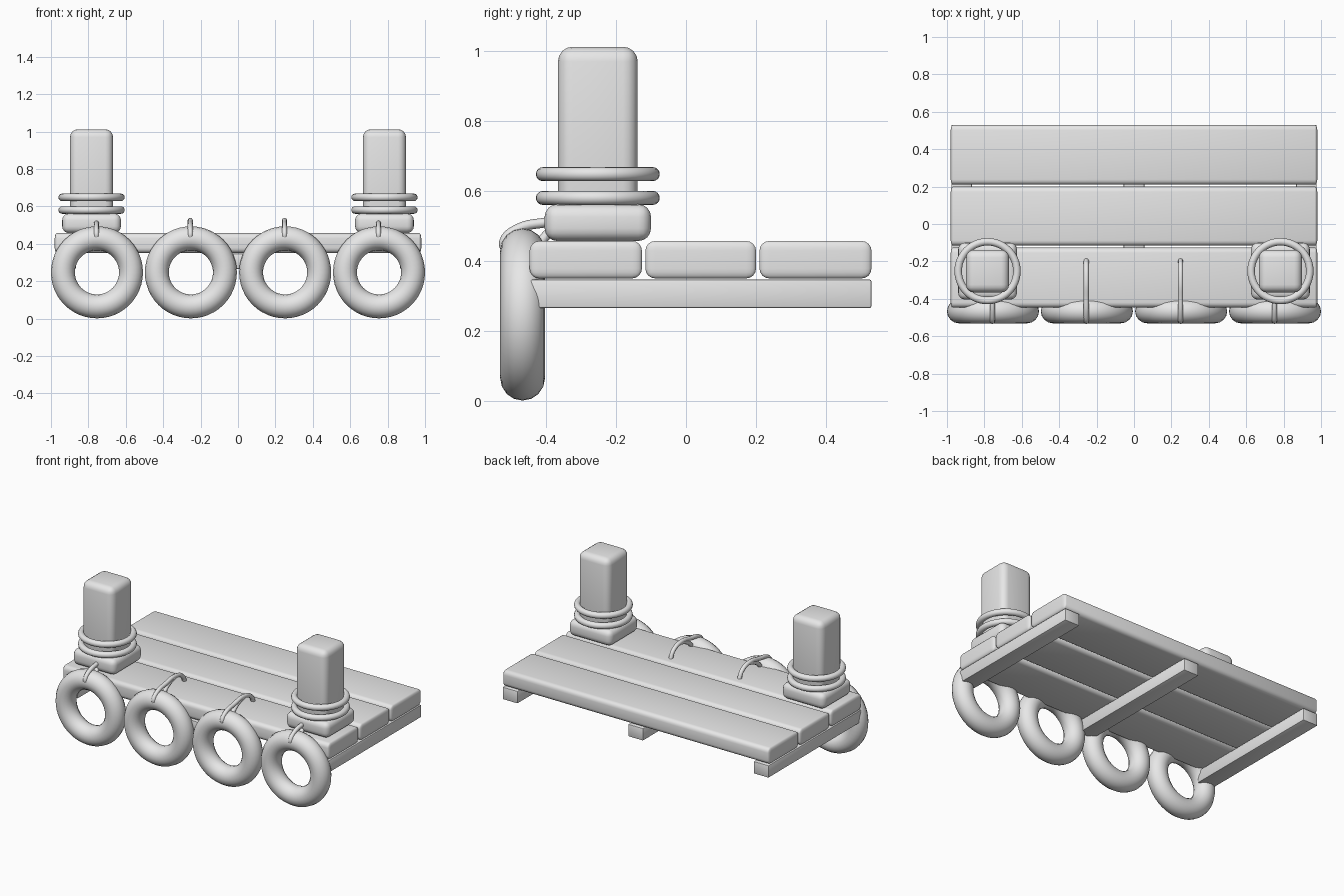
import bpy
import bmesh
from math import pi, radians
from mathutils import Matrix, Vector

if "Cube" in bpy.data.objects:
    bpy.data.objects.remove(bpy.data.objects["Cube"], do_unlink=True)

grey = bpy.data.materials.new("plain grey")
grey.use_nodes = True
grey.diffuse_color = (0.8, 0.8, 0.8, 1)
grey.node_tree.nodes["Principled BSDF"].inputs["Base Color"].default_value = (0.8, 0.8, 0.8, 1)


def finish(obj, name):
    obj.name = name
    obj.data.materials.append(grey)
    bpy.ops.object.select_all(action="DESELECT")
    obj.select_set(True)
    bpy.context.view_layer.objects.active = obj
    if obj.type == "MESH":
        bpy.ops.object.shade_smooth_by_angle(angle=radians(40))
    return obj


def box(name, low, high, bevel, squash=1, segments=4):
    """Rounded box; squash narrows the rounding along x."""
    low, high = Vector(low), Vector(high)
    size = high - low
    size.x /= squash
    bm = bmesh.new()
    bmesh.ops.create_cube(bm, size=1)
    bmesh.ops.scale(bm, vec=size, verts=bm.verts)
    bmesh.ops.bevel(bm, geom=bm.edges[:], offset=bevel, segments=segments,
                    profile=0.5, affect="EDGES")
    bmesh.ops.scale(bm, vec=(squash, 1, 1), verts=bm.verts)
    bmesh.ops.translate(bm, vec=(low + high) / 2, verts=bm.verts)
    mesh = bpy.data.meshes.new(name)
    bm.to_mesh(mesh)
    bm.free()
    obj = bpy.data.objects.new(name, mesh)
    bpy.context.collection.objects.link(obj)
    return finish(obj, name)


def ring(name, location, major, minor, upright=False):
    bpy.ops.mesh.primitive_torus_add(
        location=location, rotation=(pi / 2 if upright else 0, 0, 0),
        major_radius=major, minor_radius=minor,
        major_segments=48, minor_segments=16)
    return finish(bpy.context.object, name)


def rope(name, x, strands, radius):
    """Round tube through each list of (y, z) points."""
    curve = bpy.data.curves.new(name, "CURVE")
    curve.dimensions = "3D"
    curve.bevel_depth = radius
    curve.bevel_resolution = 2
    curve.resolution_u = 5
    curve.use_fill_caps = True
    for points in strands:
        spline = curve.splines.new("BEZIER")
        spline.bezier_points.add(len(points) - 1)
        for knot, (y, z) in zip(spline.bezier_points, points):
            knot.co = (x, y, z)
            knot.handle_left_type = knot.handle_right_type = "AUTO"
    obj = bpy.data.objects.new(name, curve)
    bpy.context.collection.objects.link(obj)
    return finish(obj, name)


# Deck planks
for i, (front, back) in enumerate([(-0.447, -0.126), (-0.116, 0.2), (0.21, 0.53)]):
    box(f"deck_plank_{i + 1}", (-0.98, front, 0.35), (0.98, back, 0.457), 0.028, 0.45)

# Support beams under the deck
for name, x in (("right", -0.922), ("middle", 0), ("left", 0.922)):
    box(f"{name}_beam", (x - 0.055, -0.445, 0.265), (x + 0.055, 0.53, 0.347), 0.006, segments=2)

# Mooring posts with footing and rope coils
for name, x in (("right", -0.783), ("left", 0.783)):
    y = -0.252
    box(f"{name}_post_base", (x - 0.157, y - 0.152, 0.457), (x + 0.157, y + 0.152, 0.562), 0.036)
    box(f"{name}_post", (x - 0.115, y - 0.114, 0.5), (x + 0.115, y + 0.114, 1.012), 0.042)
    for i, z in enumerate((0.58, 0.648)):
        ring(f"{name}_rope_coil_{i + 1}", (x, y, z), 0.157, 0.02)

# Tyre fenders, each tied to the deck by a rope
over_tyre = [(-0.515, 0.43), (-0.52, 0.455), (-0.48, 0.492), (-0.4, 0.51),
             (-0.3, 0.524), (-0.22, 0.495), (-0.193, 0.445)]
behind_tyre = [(-0.29, 0.522), (-0.35, 0.505), (-0.41, 0.46), (-0.425, 0.42)]
for i, x in enumerate((-0.754, -0.252, 0.252, 0.754)):
    ring(f"tyre_fender_{i + 1}", (x, -0.467, 0.247), 0.182, 0.064, upright=True)
    rope(f"fender_rope_{i + 1}", x - 0.003, [over_tyre, behind_tyre], 0.014)
